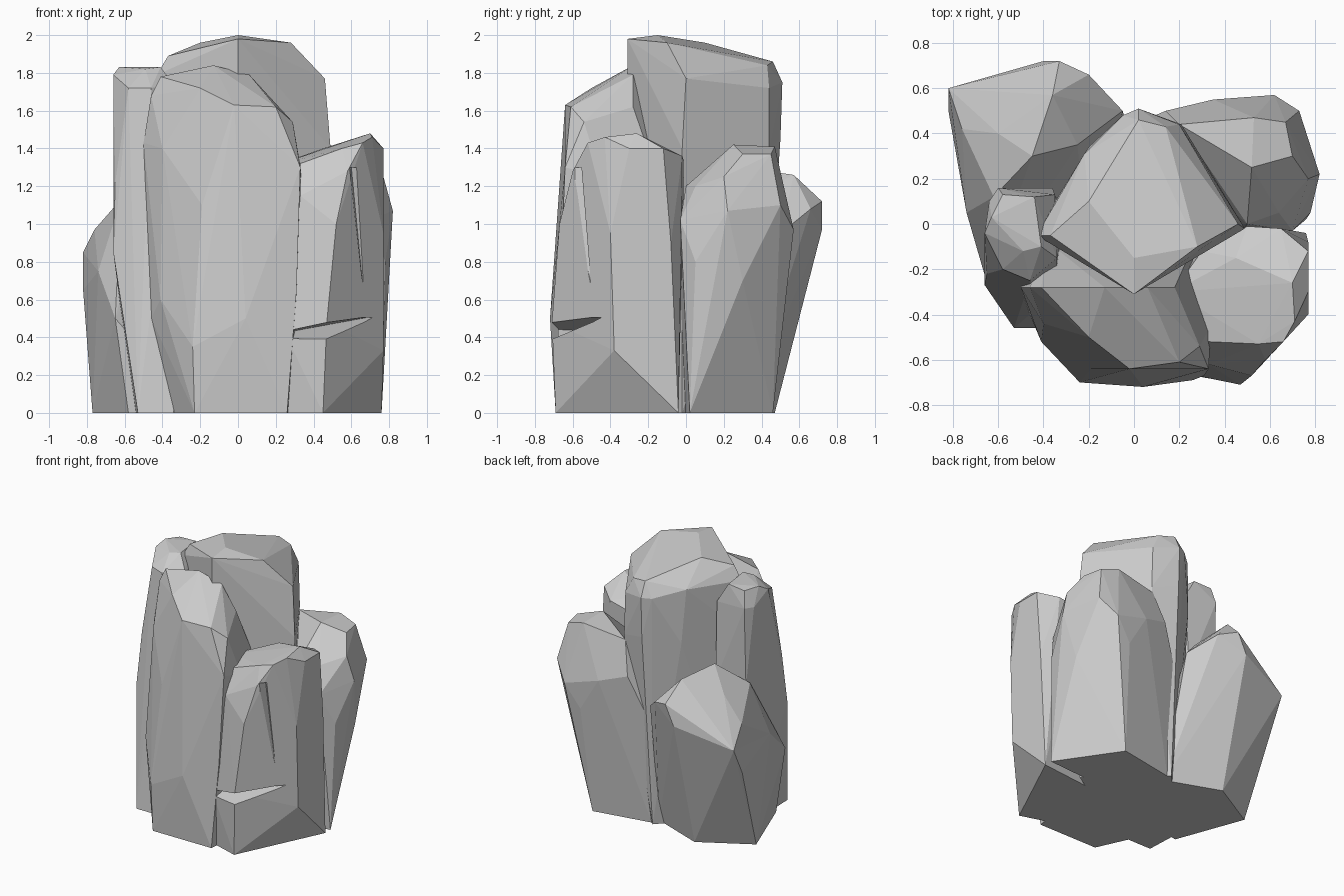
import bpy, bmesh
from math import radians


def rock(name, points):
    """Flat-faceted boulder: convex hull around a few corner points."""
    bm = bmesh.new()
    for p in points:
        bm.verts.new(p)
    bmesh.ops.convex_hull(bm, input=bm.verts[:])
    bmesh.ops.delete(bm, geom=[v for v in bm.verts if not v.link_faces], context='VERTS')
    bmesh.ops.dissolve_limit(bm, angle_limit=radians(2), verts=bm.verts[:], edges=bm.edges[:])
    bmesh.ops.recalc_face_normals(bm, faces=bm.faces[:])
    mesh = bpy.data.meshes.new(name)
    bm.to_mesh(mesh)
    bm.free()
    ob = bpy.data.objects.new(name, mesh)
    bpy.context.collection.objects.link(ob)
    return ob


def carve(ob, cutter):
    """Cut a wedge out of a rock and discard the cutter."""
    mod = ob.modifiers.new("carve", 'BOOLEAN')
    mod.operation = 'DIFFERENCE'
    mod.solver = 'EXACT'
    mod.object = cutter
    dg = bpy.context.evaluated_depsgraph_get()
    mesh = bpy.data.meshes.new_from_object(ob.evaluated_get(dg))
    ob.modifiers.clear()
    ob.data = mesh
    bpy.data.objects.remove(cutter)


# Tall central column, square in plan and turned corner-forward
rock("center_rock", [
    (-.42, -.05, 0), (0, -.31, 0), (.47, -.02, 0), (0, .4, 0),
    (.49, -.02, 1.4), (.21, .44, 1.4), (.02, .5, 1.45), (-.2, .34, 1.4),
    (-.44, -.05, 1.4), (0, -.32, 1.4),
    (.46, 0, 1.77), (.2, .44, 1.72), (.02, .51, 1.75), (-.05, .48, 1.75),
    (-.22, .31, 1.8), (-.43, -.05, 1.79),
    (0, -.31, 1.98), (0, -.15, 2), (.28, -.1, 1.96), (.14, .43, 1.84),
    (.02, .46, 1.86), (-.2, .1, 1.96), (-.37, -.05, 1.89)])

# Broad slab at the front
rock("front_rock", [
    (-.34, -.45, 0), (-.23, -.69, 0), (.26, -.69, 0), (.3, -.1, 0), (-.36, -.1, 0),
    (-.24, -.7, .35), (.04, -.72, .5), (.31, -.67, .65),
    (-.46, -.4, .5), (-.41, -.52, .6), (.26, -.1, 1.1), (-.38, -.08, 1.3),
    (-.5, -.28, 1.43), (-.4, -.44, 1.4), (-.19, -.64, 1.1), (.33, -.64, 1.3),
    (-.46, -.28, 1.68), (-.41, -.28, 1.78), (-.13, -.28, 1.84), (.06, -.28, 1.79),
    (-.2, -.5, 1.72), (-.02, -.64, 1.63), (.2, -.61, 1.62), (.29, -.54, 1.54),
    (.18, -.28, 1.62), (.34, -.45, 1.25)])

# Narrow column on the left
rock("left_rock", [
    (-.53, -.46, 0), (-.34, -.46, 0), (-.3, 0, 0), (-.55, 0, 0),
    (-.66, -.27, .85), (-.46, -.4, .55), (-.65, -.22, 1.22), (-.5, -.29, 1.3),
    (-.6, .14, 1.1), (-.36, .16, 1.1),
    (-.66, -.04, 1.79), (-.64, .1, 1.7), (-.58, -.2, 1.72), (-.46, -.25, 1.72),
    (-.34, -.15, 1.74), (-.35, .13, 1.68), (-.6, .16, 1.7),
    (-.63, .03, 1.83), (-.58, .13, 1.82), (-.44, .12, 1.83), (-.49, -.12, 1.82),
    (-.41, -.1, 1.83)])

# Low leaning boulder at the back left
rock("back_left_rock", [
    (-.77, .26, 0), (-.4, .47, 0), (0, .32, 0), (-.2, -.2, 0), (-.58, -.25, 0),
    (-.65, -.26, .5), (-.74, .05, .75), (-.82, .5, .65), (-.82, .6, .85),
    (-.4, .72, .97), (-.33, .72, 1.12), (-.2, .66, 1.08), (-.05, .5, .95),
    (-.76, .42, .97), (-.62, .12, 1.13), (-.6, .4, 1.14), (-.45, .3, 1.3),
    (-.36, .57, 1.26), (-.25, .35, 1.15)])

# Stout boulder at the back right
rock("back_right_rock", [
    (.02, .38, 0), (.46, .46, 0), (.76, .02, 0), (.2, -.02, 0), (0, .44, .8),
    (.5, .55, .8), (.77, .3, .7), (.78, .05, .8), (.82, .22, 1.07),
    (.73, .5, 1.1), (.62, .57, .97), (.35, .55, 1.05), (.14, .5, 1.12),
    (.48, -.03, 1), (.7, -.03, 1.02), (.5, 0, 1.2), (.64, .05, 1.2),
    (.77, .2, 1.25), (.52, .25, 1.42), (.53, .47, 1.41), (.67, .45, 1.37),
    (.7, .3, 1.37), (.2, .44, 1.36)])

# Boulder at the front right, with a ledge notch and a crack
front_right = rock("front_right_rock", [
    (.26, -.63, 0), (.45, -.69, 0), (.76, -.04, 0), (.2, -.1, 0),
    (.77, -.38, .33), (.26, -.67, .4), (.47, -.71, .48), (.77, -.4, .95),
    (.52, -.67, 1), (.33, -.62, 1.15), (.58, -.6, 1.28), (.77, -.08, .9),
    (.33, -.52, 1.32), (.17, -.3, 1.3), (.3, -.12, 1.31), (.5, -.01, 1.33),
    (.65, -.02, 1.36), (.77, -.12, 1.4), (.77, -.3, 1.4),
    (.55, -.53, 1.4), (.66, -.52, 1.43), (.71, -.43, 1.46), (.7, -.26, 1.48),
    (.45, -.15, 1.4)])
carve(front_right, rock("notch_cutter", [
    (.2, -.8, .43), (.2, -.8, .36), (.5, -.8, .49), (.5, -.8, .36),
    (.22, -.58, .42), (.44, -.62, .45), (.71, -.42, .51), (.72, -.48, .5)]))
carve(front_right, rock("crack_cutter", [
    (.58, -.66, 1.3), (.66, -.58, 1.3), (.6, -.53, 1.3),
    (.66, -.5, .68), (.67, -.52, .68)]))
